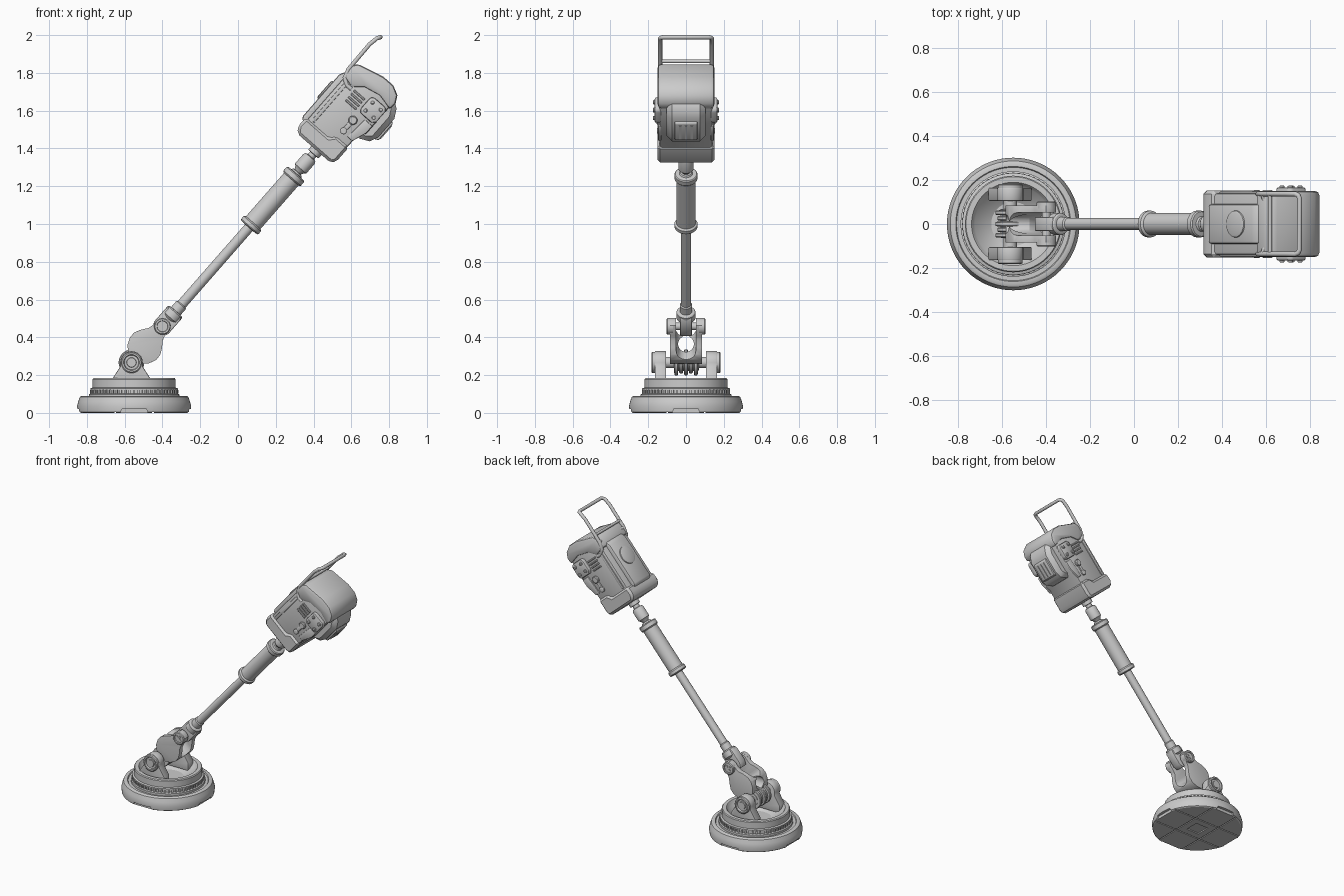
import bpy, bmesh
from math import radians, cos, sin, pi
from mathutils import Matrix, Vector

# Tilted arm frame: origin at upper joint, local z along the arm, local x to the lower right
ARM = Matrix.Translation((-0.40, 0, 0.458)) @ Matrix.Rotation(radians(41.2), 4, 'Y')
BASE = Matrix.Translation((-0.55, 0, 0))
HINGE = -0.252          # lower hinge position along the arm
WORLD = Matrix()


def make(name, bm, mat=WORLD, bevel=0, segs=2, cutters=()):
    """Turn a bmesh into an object, apply cuts and bevel, shade smooth by angle."""
    bmesh.ops.recalc_face_normals(bm, faces=bm.faces)
    me = bpy.data.meshes.new(name)
    bm.to_mesh(me)
    bm.free()
    ob = bpy.data.objects.new(name, me)
    bpy.context.collection.objects.link(ob)
    ob.matrix_world = mat
    for c in cutters:
        m = ob.modifiers.new("cut", 'BOOLEAN')
        m.object, m.operation, m.solver = c, 'DIFFERENCE', 'EXACT'
    if bevel:
        m = ob.modifiers.new("bevel", 'BEVEL')
        m.width, m.segments, m.limit_method = bevel, segs, 'ANGLE'
        m.angle_limit = radians(35)
    if ob.modifiers:
        bpy.context.view_layer.update()
        dg = bpy.context.evaluated_depsgraph_get()
        new = bpy.data.meshes.new_from_object(ob.evaluated_get(dg))
        ob.modifiers.clear()
        ob.data = new
    ob.data.shade_smooth()
    ob.data.set_sharp_from_angle(angle=radians(32))
    for c in cutters:
        bpy.data.objects.remove(c)
    return ob


def lathe(name, prof, mat=WORLD, n=32, **kw):
    """Revolve (radius, z) points about z, with closed ends."""
    bm = bmesh.new()
    rings = [[bm.verts.new((r * cos(2 * pi * i / n), r * sin(2 * pi * i / n), z))
              for i in range(n)] for r, z in prof]
    for a, b in zip(rings, rings[1:]):
        for i in range(n):
            bm.faces.new((a[i], a[(i + 1) % n], b[(i + 1) % n], b[i]))
    bm.faces.new(rings[0])
    bm.faces.new(rings[-1])
    return make(name, bm, mat, **kw)


def prism(name, prof, y0, y1, mat=WORLD, **kw):
    """Extrude an (x, z) outline from y0 to y1."""
    bm = bmesh.new()
    f = bm.faces.new([bm.verts.new((x, y0, z)) for x, z in prof])
    g = bmesh.ops.extrude_face_region(bm, geom=[f])
    bmesh.ops.translate(bm, vec=(0, y1 - y0, 0),
                        verts=[v for v in g['geom'] if isinstance(v, bmesh.types.BMVert)])
    return make(name, bm, mat, **kw)


def box(name, x0, x1, y0, y1, z0, z1, mat=WORLD, **kw):
    return prism(name, [(x0, z0), (x1, z0), (x1, z1), (x0, z1)], y0, y1, mat, **kw)


def pin(name, x, z, prof, mat, side=1, n=32, **kw):
    """Lathe about the y axis at (x, z); profile heights run outward along y."""
    m = mat @ Matrix.Translation((x, 0, z)) @ Matrix.Rotation(-side * pi / 2, 4, 'X')
    return lathe(name, prof, m, n, **kw)


def tube(name, pts, r):
    cu = bpy.data.curves.new(name, 'CURVE')
    cu.dimensions, cu.bevel_depth, cu.bevel_resolution, cu.use_fill_caps = '3D', r, 3, True
    sp = cu.splines.new('POLY')
    sp.points.add(len(pts) - 1)
    for p, q in zip(sp.points, pts):
        p.co = (*q, 1)
    ob = bpy.data.objects.new(name, cu)
    bpy.context.collection.objects.link(ob)


# --- Round base: sole with grooves and rim notches, stepped collar, dished top
cuts = []
for t in (-0.1, 0.1):
    cuts.append(box("cut", -0.4, 0.4, t - 0.004, t + 0.004, -0.02, 0.006, BASE))
    cuts.append(box("cut", t - 0.004, t + 0.004, -0.4, 0.4, -0.02, 0.006, BASE))
cuts.append(box("cut", -0.05, 0.05, -0.05, 0.05, -0.02, 0.008, BASE))
for k in range(4):
    cuts.append(prism("cut", [(-0.08, -0.02), (0.08, -0.02), (0.065, 0.02), (-0.065, 0.02)],
                      0.28, 0.4, BASE @ Matrix.Rotation(k * pi / 2, 4, 'Z')))
lathe("base_foot", [(0.29, 0), (0.298, 0.005), (0.302, 0.035), (0.296, 0.06), (0.287, 0.085),
                    (0.278, 0.09), (0.262, 0.09), (0.258, 0.083), (0.245, 0.083), (0.1, 0.083)],
      BASE, 72, cutters=cuts)
lathe("base_collar", [(0.24, 0.07), (0.24, 0.098), (0.232, 0.102), (0.225, 0.102), (0.225, 0.122),
                      (0.232, 0.122), (0.232, 0.13), (0.22, 0.134), (0.22, 0.178), (0.215, 0.184),
                      (0.19, 0.184), (0.183, 0.175), (0.175, 0.16), (0.10, 0.112), (0.001, 0.112)],
      BASE, 72)
bm = bmesh.new()
for i in range(60):
    m = Matrix.Rotation(2 * pi * i / 60, 4, 'Z') @ Matrix.Translation((0.228, 0, 0.112))
    bmesh.ops.create_cube(bm, size=1, matrix=m @ Matrix.Diagonal((0.012, 0.011, 0.02, 1)))
make("collar_teeth", bm, BASE)

# --- Hinge lugs on the base, with round caps
hx, hz = -0.564, 0.267
arc = [(hx + 0.06 * cos(radians(d)), hz + 0.06 * sin(radians(d))) for d in range(0, 181, 15)]
lug = [(hx - 0.06, 0.245), (hx - 0.098, 0.185), (hx - 0.098, 0.13),
       (hx + 0.098, 0.13), (hx + 0.098, 0.185), (hx + 0.06, 0.245)]
for s, tag in ((-1, "front"), (1, "back")):
    prism(tag + "_hinge_lug", arc + lug, s * 0.105, s * 0.165, bevel=0.006)
    pin(tag + "_hinge_cap", hx, hz, [(0.056, 0.15), (0.056, 0.178), (0.05, 0.183), (0.042, 0.183),
        (0.038, 0.172), (0.026, 0.172), (0.024, 0.178), (0.008, 0.178)], WORLD, s)
ribs = []
for i in range(5):
    y = -0.062 + i * 0.026
    r = 0.068 if i % 2 == 0 else 0.058
    ribs += [(r - 0.004, y), (r, y + 0.004), (r, y + 0.016), (r - 0.004, y + 0.02), (0.045, y + 0.021),
             (0.045, y + 0.025)]
pin("hinge_knuckle", hx, hz, [(0.03, -0.13), (0.03, -0.063)] + ribs + [(0.03, 0.069), (0.03, 0.13)], WORLD)

# --- Bulging fork between the lower hinge and upper joint
slot = [(0.2, -0.10), (0.2, 0.2), (-0.2, 0.2), (-0.2, -0.10)]
fork_cuts = [prism("cut", slot, -0.052, 0.052, ARM),
             lathe("cut", [(0.052, -0.3), (0.052, 0.3)],
                   ARM @ Matrix.Translation((0, 0, -0.10)) @ Matrix.Rotation(pi / 2, 4, 'Y')),
             lathe("cut", [(0.042, -0.3), (0.042, 0.3)],
                   Matrix.Translation((-0.45, 0, 0.365)) @ Matrix.Rotation(pi / 2, 4, 'Y'))]
half = [(0.045, -0.225), (0.075, -0.195), (0.092, -0.155), (0.09, -0.12), (0.072, -0.085),
        (0.05, -0.055), (0.043, -0.03), (0.043, 0.01), (0.03, 0.034), (0.012, 0.043)]
prism("fork", half + [(-x, z) for x, z in reversed(half)], -0.085, 0.085, ARM,
      bevel=0.012, segs=3, cutters=fork_cuts)
for s, tag in ((-1, "front"), (1, "back")):
    pin(tag + "_joint_bolt", 0, 0, [(0.044, 0.07), (0.044, 0.098), (0.039, 0.103), (0.03, 0.103),
        (0.028, 0.096), (0.001, 0.096)], ARM, s)
    for a in (0, pi / 2):
        m = ARM @ Matrix.Rotation(a, 4, 'Y')
        box(tag + "_bolt_cross", -0.02, 0.02, s * 0.09, s * 0.101, -0.005, 0.005, m)
pin("joint_pin", 0, 0, [(0.02, -0.08), (0.02, 0.08)], ARM)

# --- Shaft socket, shaft, grip, coupling
prism("shaft_tongue", [(0.035, -0.04), (0.05, -0.01), (0.05, 0.085), (0.04, 0.1),
                       (-0.04, 0.1), (-0.05, 0.085), (-0.05, -0.01), (-0.035, -0.04)],
      -0.032, 0.032, ARM, bevel=0.006)
lathe("shaft_socket", [(0.035, 0.05), (0.05, 0.062), (0.05, 0.1), (0.044, 0.106), (0.033, 0.108),
                       (0.033, 0.15), (0.027, 0.156)], ARM)
lathe("shaft", [(0.027, 0.1), (0.027, 0.72)], ARM)
lathe("grip", [(0.03, 0.695), (0.056, 0.697), (0.061, 0.703), (0.061, 0.722), (0.056, 0.728),
               (0.051, 0.73), (0.051, 1.035), (0.056, 1.037), (0.061, 1.043), (0.061, 1.068),
               (0.056, 1.074), (0.035, 1.076), (0.03, 1.085), (0.018, 1.088), (0.018, 1.11)], ARM)
lathe("coupling", [(0.018, 1.08), (0.03, 1.103), (0.04, 1.11), (0.04, 1.178), (0.034, 1.19),
                   (0.022, 1.194), (0.022, 1.212), (0.036, 1.214), (0.036, 1.25)], ARM)

# --- Engine housing
prism("housing", [(-0.145, 1.27), (0.11, 1.27), (0.112, 1.42), (0.14, 1.48), (0.14, 1.70),
                  (0.02, 1.74), (-0.13, 1.72), (-0.145, 1.70)], -0.14, 0.14, ARM, bevel=0.015)
prism("lower_cap", [(-0.135, 1.238), (0.10, 1.238), (0.118, 1.262), (0.118, 1.365), (0.03, 1.365),
                    (0.005, 1.335), (-0.155, 1.335), (-0.16, 1.275)], -0.152, 0.152, ARM,
      bevel=0.022, segs=1)
prism("top_cover", [(-0.158, 1.63), (-0.155, 1.70), (-0.135, 1.728), (0.01, 1.765), (0.08, 1.765),
                    (0.13, 1.74), (0.152, 1.70), (0.15, 1.655), (0.06, 1.675), (-0.03, 1.655),
                    (-0.08, 1.61)], -0.15, 0.15, ARM, bevel=0.018, segs=2)
prism("front_box", [(0.09, 1.43), (0.16, 1.44), (0.2, 1.48), (0.2, 1.635), (0.16, 1.708),
                    (0.09, 1.72)], -0.102, 0.102, ARM, bevel=0.028, segs=1)
prism("front_panel", [(0.19, 1.485), (0.212, 1.495), (0.212, 1.61), (0.19, 1.625)],
      -0.06, 0.06, ARM, bevel=0.006)
for y in (-0.03, 0, 0.03):
    box("front_panel_rib", 0.2, 0.217, y - 0.006, y + 0.006, 1.505, 1.60, ARM)
prism("back_cover", [(-0.12, 1.30), (-0.165, 1.31), (-0.174, 1.33), (-0.174, 1.62), (-0.16, 1.65),
                     (-0.12, 1.66)], -0.09, 0.09, ARM, bevel=0.012)
lathe("back_button", [(0.062, 0), (0.06, 0.008), (0.05, 0.012), (0.001, 0.012)],
      ARM @ Matrix.Translation((-0.172, 0, 1.51)) @ Matrix.Rotation(-pi / 2, 4, 'Y'))

# --- Side fittings, same on both sides
for s, tag in ((-1, "front"), (1, "back")):
    prism(tag + "_side_plate", [(0.03, 1.56), (0.045, 1.54), (0.125, 1.54), (0.14, 1.56), (0.14, 1.635),
                                (0.125, 1.65), (0.045, 1.65), (0.03, 1.635)],
          s * 0.13, s * 0.166, ARM, bevel=0.008)
    for x in (0.055, 0.115):
        for z in (1.567, 1.625):
            pin(tag + "_plate_bolt", x, z, [(0.012, 0.16), (0.012, 0.172), (0.008, 0.175)], ARM, s, 12)
    pin(tag + "_knob", 0.04, 1.485, [(0.024, 0.13), (0.024, 0.15), (0.019, 0.155), (0.01, 0.155)], ARM, s, 24)
    box(tag + "_lever", 0.028, 0.052, s * 0.13, s * 0.149, 1.41, 1.48, ARM, bevel=0.005)
    pin(tag + "_lever_end", 0.04, 1.41, [(0.018, 0.13), (0.018, 0.15), (0.012, 0.154)], ARM, s, 20)
    for i in range(4):
        box(tag + "_vent", -0.06, 0.015, s * 0.13, s * 0.15, 1.535 + i * 0.022, 1.547 + i * 0.022, ARM,
            bevel=0.003, segs=1)
    box(tag + "_side_rail", -0.125, -0.105, s * 0.13, s * 0.147, 1.34, 1.60, ARM, bevel=0.004)
    prism(tag + "_side_rim", [(0.075, 1.40), (0.11, 1.40), (0.138, 1.48), (0.138, 1.53), (0.085, 1.53)],
          s * 0.13, s * 0.148, ARM, bevel=0.005)

# --- Carry handle: bent loop with cross bar
side = [(0.60, 1.715), (0.575, 1.735), (0.565, 1.775), (0.585, 1.82), (0.64, 1.885), (0.697, 1.952),
        (0.735, 1.983)]
Y = 0.137
left = [(x, -Y, z) for x, z in side]
top = [(0.748, -Y + 0.006, 1.987), (0.754, -Y + 0.02, 1.989)]
loop = left + top
tube("carry_handle", loop + [(x, -y, z) for x, y, z in reversed(loop)], 0.0115)
tube("handle_cross_bar", [(0.62, -Y, 1.861), (0.62, Y, 1.861)], 0.0095)
for s in (-1, 1):
    tube("handle_stay", [(0.62, s * 0.075, 1.825), (0.60, s * 0.09, 1.815), (0.585, s * Y, 1.82)], 0.01)
